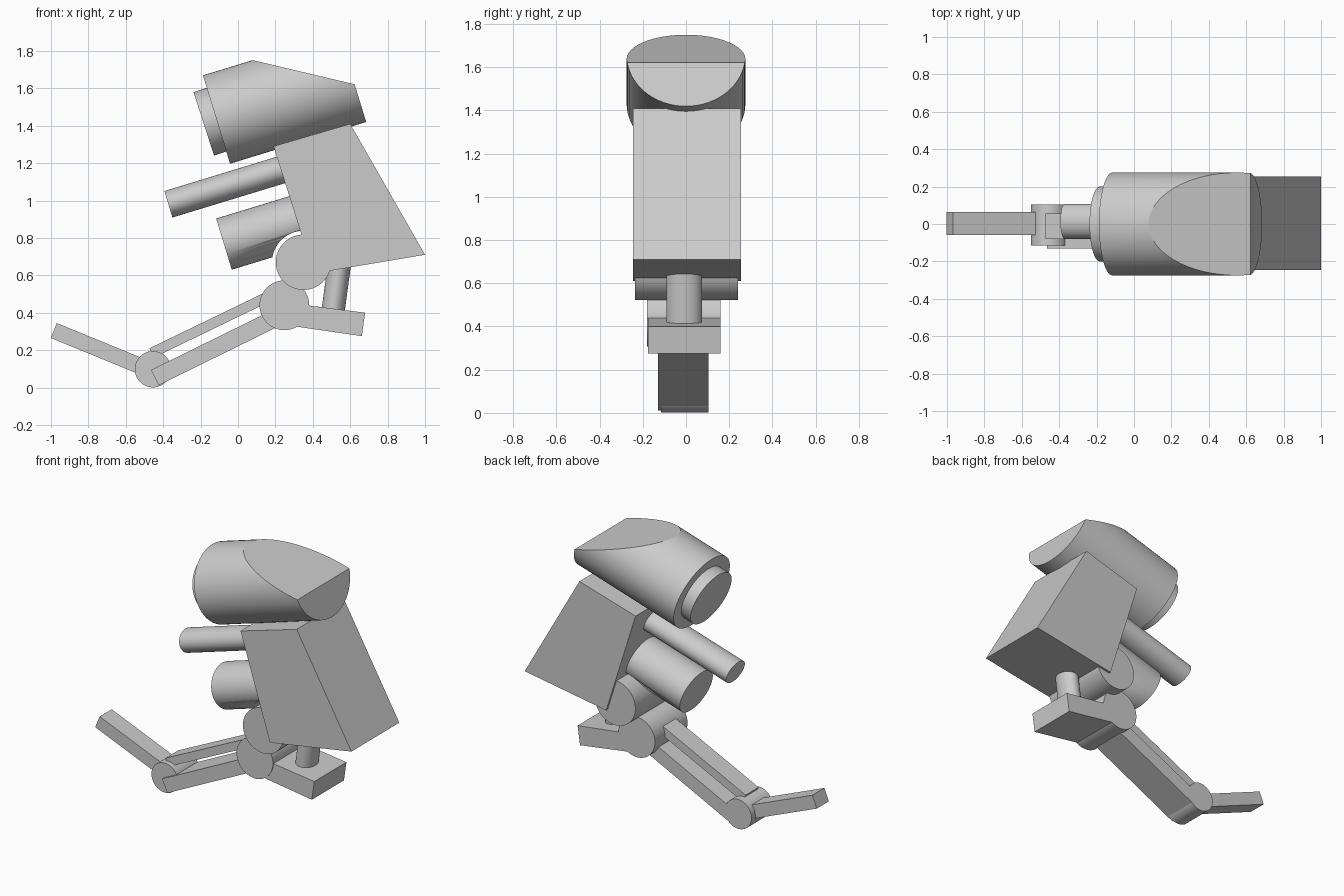
import bpy
import bmesh
from math import radians
from mathutils import Matrix, Vector

if "Cube" in bpy.data.objects:
    bpy.data.objects.remove(bpy.data.objects["Cube"], do_unlink=True)

grey = bpy.data.materials.new("light grey")
grey.use_nodes = True
grey.diffuse_color = (0.6, 0.6, 0.6, 1)
grey.node_tree.nodes["Principled BSDF"].inputs["Base Color"].default_value = (0.6, 0.6, 0.6, 1)


def finish(name, bm, smooth=False):
    bmesh.ops.recalc_face_normals(bm, faces=bm.faces)
    mesh = bpy.data.meshes.new(name)
    bm.to_mesh(mesh)
    bm.free()
    mesh.materials.append(grey)
    obj = bpy.data.objects.new(name, mesh)
    bpy.context.collection.objects.link(obj)
    if smooth:
        bpy.ops.object.select_all(action="DESELECT")
        obj.select_set(True)
        bpy.context.view_layer.objects.active = obj
        bpy.ops.object.shade_smooth_by_angle(angle=radians(30))
    return obj


def prism(name, profile, y0, y1):
    """Side profile (x, z) extruded from y0 to y1."""
    bm = bmesh.new()
    face = bm.faces.new([bm.verts.new((x, y0, z)) for x, z in profile])
    new = bmesh.ops.extrude_face_region(bm, geom=[face])["geom"]
    bmesh.ops.translate(bm, vec=(0, y1 - y0, 0),
                        verts=[v for v in new if isinstance(v, bmesh.types.BMVert)])
    return finish(name, bm)


def bar(name, start, end, thickness, y0, y1):
    """Straight flat bar between two (x, z) points."""
    a, b = Vector(start), Vector(end)
    n = (b - a).orthogonal().normalized() * thickness / 2
    return prism(name, [a + n, b + n, b - n, a - n], y0, y1)


def tube_mesh(start, end, height, width, y=0):
    """Oval cylinder between two (x, z) points in the side plane."""
    a, b = Vector((start[0], y, start[1])), Vector((end[0], y, end[1]))
    axis = (b - a).normalized()
    side = Vector((0, 1, 0))
    up = axis.cross(side)
    frame = Matrix((side * width, up * height, axis * (b - a).length)).transposed().to_4x4()
    frame.translation = (a + b) / 2
    bm = bmesh.new()
    bmesh.ops.create_cone(bm, cap_ends=True, segments=64, radius1=1, radius2=1,
                          depth=1, matrix=frame)
    return bm


def tube(name, *args):
    return finish(name, tube_mesh(*args), True)


def disc(name, x, z, radius, y0, y1):
    """Joint drum lying across the model."""
    bm = bmesh.new()
    place = Matrix.Translation((x, (y0 + y1) / 2, z)) @ Matrix.Rotation(radians(90), 4, "X")
    bmesh.ops.create_cone(bm, cap_ends=True, segments=64, radius1=radius, radius2=radius,
                          depth=y1 - y0, matrix=place)
    return finish(name, bm, True)


# Head: oval drum with a sloping flat cut across its top
bm = tube_mesh((-0.115, 1.433), (0.613, 1.656), 0.247, 0.275)
cut = bmesh.ops.bisect_plane(bm, geom=bm.verts[:] + bm.edges[:] + bm.faces[:],
                             plane_co=(0.08, 0, 1.75), plane_no=(0.13, 0, 0.55),
                             clear_outer=True)
rim = [e for e in cut["geom_cut"] if isinstance(e, bmesh.types.BMEdge)]
bmesh.ops.contextual_create(bm, geom=rim)
finish("head", bm, True)
tube("head_back_plate", (-0.183, 1.41), (-0.05, 1.453), 0.178, 0.2)

# Body block
prism("body", [(0.19, 1.29), (0.6, 1.41), (1.0, 0.71), (0.405, 0.61)], -0.245, 0.255)

# Rear tubes, the larger one hollowed around the hip drum
tube("upper_tube", (-0.372, 0.98), (0.3, 1.185), 0.074, 0.093, 0.015)
big = tube("lower_tube", (-0.075, 0.767), (0.4, 0.912), 0.143, 0.162)
cutter = disc("hip_clearance", 0.35, 0.67, 0.168, -0.4, 0.4)
cutter.hide_render = True
mod = big.modifiers.new("clearance", "BOOLEAN")
mod.operation = "DIFFERENCE"
mod.object = cutter
bpy.context.view_layer.objects.active = big
bpy.ops.object.modifier_apply(modifier=mod.name)
bpy.data.objects.remove(cutter, do_unlink=True)

# Joints
disc("hip_drum", 0.35, 0.67, 0.148, -0.237, 0.24)
disc("knee_drum", 0.248, 0.44, 0.133, -0.18, 0.16)
disc("ankle_drum", -0.455, 0.098, 0.097, -0.115, 0.105)

# Knee lever and the strut that holds it
prism("knee_lever", [(0.25, 0.455), (0.68, 0.4), (0.662, 0.275), (0.25, 0.335)], -0.175, 0.16)
tube("strut", (0.507, 0.4), (0.545, 0.68), 0.062, 0.083, -0.008)

# Lower leg, pull rod and foot
bar("lower_leg", (-0.445, 0.053), (0.22, 0.38), 0.092, -0.13, 0.105)
bar("pull_rod", (-0.462, 0.185), (0.2, 0.505), 0.055, -0.08, 0.055)
bar("foot", (-0.985, 0.305), (-0.48, 0.098), 0.086, -0.06, 0.065)
